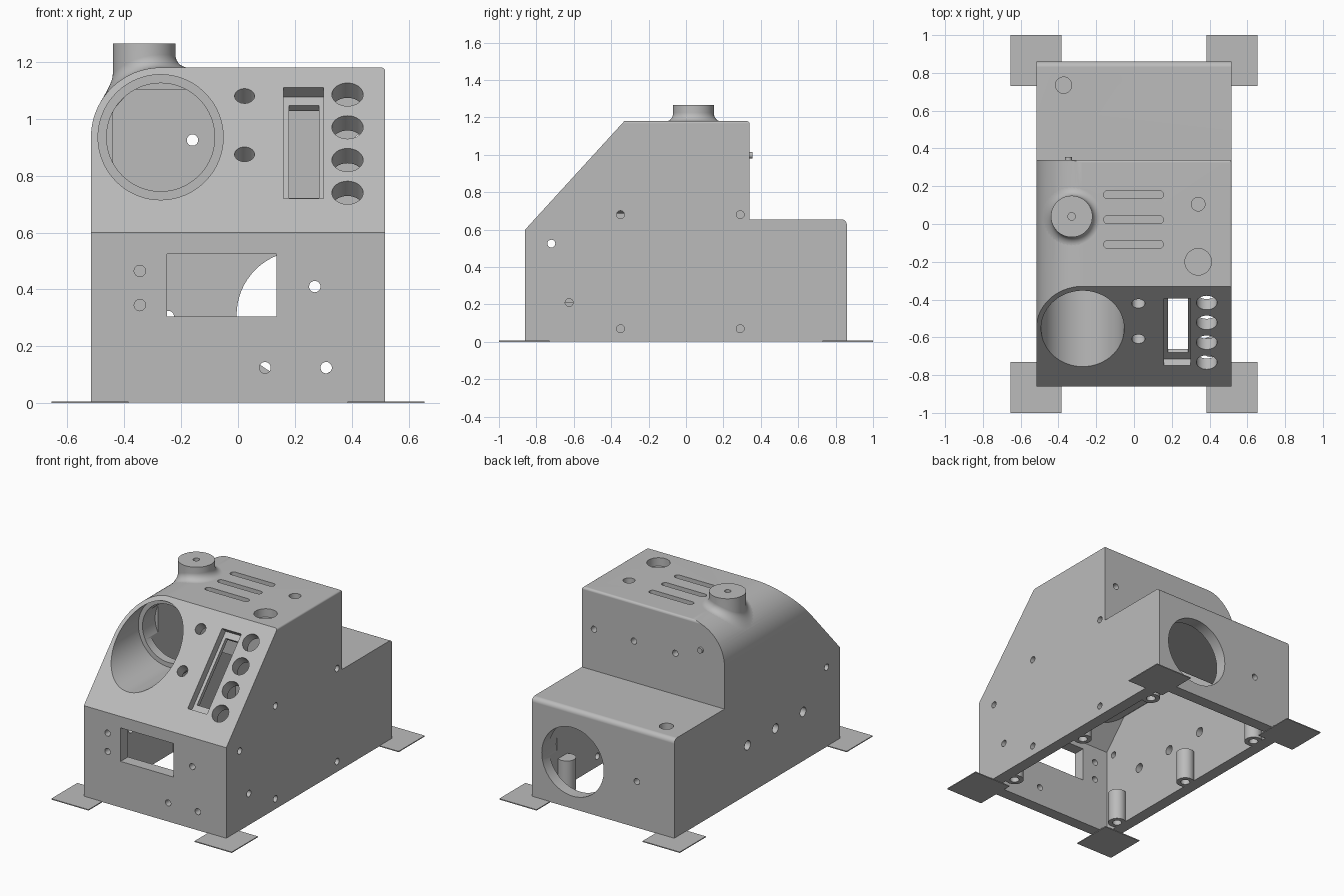
import bpy, bmesh, math
from mathutils import Vector, Matrix

old = bpy.data.objects.get("Cube")
if old:
    bpy.data.objects.remove(old, do_unlink=True)

grey = bpy.data.materials.new("plain grey")
grey.use_nodes = True
grey.diffuse_color = (0.5, 0.5, 0.5, 1)
grey.node_tree.nodes["Principled BSDF"].inputs["Base Color"].default_value = (0.5, 0.5, 0.5, 1)

W, WALL, TOP = 0.517, 0.077, 1.18
TUBE_X, TUBE_Z, ROUND = -0.272, 0.935, 0.245
SLOPE_START = Vector((0, -0.86, 0.6))
SLOPE = Vector((0, 0.53, 0.58)).normalized()
SLOPE_OUT = Vector((0, -SLOPE.z, SLOPE.y))


def finish(name, bm):
    bmesh.ops.recalc_face_normals(bm, faces=bm.faces)
    mesh = bpy.data.meshes.new(name)
    bm.to_mesh(mesh)
    bm.free()
    mesh.materials.append(grey)
    obj = bpy.data.objects.new(name, mesh)
    bpy.context.collection.objects.link(obj)
    return obj


def prism(name, pts, axis, a, b):
    """Extrude a 2D outline along an axis from a to b."""
    place = {"x": lambda u, v, t: (t, u, v),
             "y": lambda u, v, t: (u, t, v),
             "z": lambda u, v, t: (u, v, t)}[axis]
    bm = bmesh.new()
    lo = [bm.verts.new(place(u, v, a)) for u, v in pts]
    hi = [bm.verts.new(place(u, v, b)) for u, v in pts]
    bm.faces.new(lo)
    bm.faces.new(hi)
    for i in range(len(pts)):
        j = (i + 1) % len(pts)
        bm.faces.new((lo[i], lo[j], hi[j], hi[i]))
    return finish(name, bm)


def arc(cx, cy, r, start, end, n):
    angles = [math.radians(start + (end - start) * i / n) for i in range(n + 1)]
    return [(cx + r * math.cos(t), cy + r * math.sin(t)) for t in angles]


def rect(u0, u1, v0, v1):
    return [(u0, v0), (u1, v0), (u1, v1), (u0, v1)]


def rod(centre, axis, r, length, segments=32):
    bm = bmesh.new()
    rot = Vector(axis).to_track_quat("Z", "Y").to_matrix().to_4x4()
    bmesh.ops.create_cone(bm, cap_ends=True, segments=segments, radius1=r, radius2=r,
                          depth=length, matrix=Matrix.Translation(centre) @ rot)
    return finish("rod", bm)


def boolean(target, tool, operation="DIFFERENCE"):
    mod = target.modifiers.new("cut", "BOOLEAN")
    mod.operation, mod.solver, mod.object = operation, "EXACT", tool
    bpy.context.view_layer.objects.active = target
    bpy.ops.object.modifier_apply(modifier=mod.name)
    bpy.data.objects.remove(tool, do_unlink=True)


def on_slope(x, z):
    p = SLOPE_START + SLOPE * ((z - SLOPE_START.z) / SLOPE.z)
    return Vector((x, p.y, p.z))


def slope_box(x0, x1, z0, z1, depth):
    """Box sunk square into the sloping panel."""
    a, b = on_slope(x0, z0), on_slope(x1, z1)
    corners = [a, b, b - SLOPE_OUT * depth, a - SLOPE_OUT * depth]
    corners[0], corners[1] = a + SLOPE_OUT * 0.1, b + SLOPE_OUT * 0.1
    return prism("slot", [(c.y, c.z) for c in corners], "x", x0, x1)


# Outer body: side silhouette trimmed by the front silhouette
side = [(-0.86, 0.003), (-0.86, 0.6), (-0.33, TOP)]
side += arc(0.325, TOP - 0.015, 0.015, 90, 0, 4) + [(0.34, 0.655)]
side += arc(0.83, 0.625, 0.03, 90, 0, 6) + [(0.86, 0.003)]
housing = prism("housing", side, "x", -W, W)
front = [(-W, -0.1)] + arc(TUBE_X, TUBE_Z, ROUND, 180, 90, 24)
front += arc(W - 0.012, TOP - 0.012, 0.012, 90, 0, 4) + [(W, -0.1)]
boolean(housing, prism("trim", front, "y", -1, 1), "INTERSECT")

# Cavity, leaving material for the gauge tube and screw posts
hollow = [(-0.783, -0.1), (-0.783, 0.57), (-0.296, 1.103), (0.263, 1.103),
          (0.263, 0.578), (0.783, 0.578), (0.783, -0.1)]
cavity = prism("cavity", hollow, "x", -W + WALL, W - WALL)
room = [(-0.44, -0.2), (-0.44, 1.03), (-0.367, 1.11), (0.5, 1.11), (0.5, -0.2)]
boolean(cavity, prism("room", room, "y", -1, 1), "INTERSECT")
boolean(cavity, rod((TUBE_X, -0.66, TUBE_Z), (0, 1, 0), 0.25, 0.78, 64))
posts = [(sx * 0.41, y) for sx in (-1, 1) for y in (-0.65, 0, 0.65)]
for x, y in posts:
    boolean(cavity, rod((x, y, 0.06), (0, 0, 1), 0.055, 0.3))
boolean(housing, cavity)

# Stepped gauge opening
boolean(housing, rod((TUBE_X, -0.83, TUBE_Z), (0, 1, 0), 0.22, 1.0, 96))
boolean(housing, rod((TUBE_X, -0.6, TUBE_Z), (0, 1, 0), 0.19, 0.8, 96))


# Chimney with a flared foot that follows the rounded shoulder
def roof(x):
    if x > TUBE_X:
        return TOP
    return TUBE_Z + math.sqrt(max(0, ROUND ** 2 - (x - TUBE_X) ** 2))


bm = bmesh.new()
SEG, CX, CY, F = 48, -0.33, 0.04, 0.045
rings = []
for k in range(-1, 9):
    t = math.pi / 2 * max(k, 0) / 7
    r = 0.155 - F * math.sin(min(t, math.pi / 2))
    ring = []
    for i in range(SEG):
        a = 2 * math.pi * i / SEG
        x = CX + r * math.cos(a)
        z = roof(x) + F * (1 - math.cos(t))
        z = roof(x) - 0.04 if k < 0 else 1.265 if k == 8 else z
        ring.append(bm.verts.new((x, CY + r * math.sin(a), z)))
    rings.append(ring)
for lo, hi in zip(rings, rings[1:]):
    for i in range(SEG):
        j = (i + 1) % SEG
        bm.faces.new((lo[i], lo[j], hi[j], hi[i]))
bm.faces.new(rings[-1])
base = bm.verts.new((CX, CY, 1.13))
for i in range(SEG):
    bm.faces.new((rings[0][i], base, rings[0][(i + 1) % SEG]))
boolean(housing, finish("chimney", bm), "UNION")
boolean(housing, rod((CX, CY, 1.25), (0, 0, 1), 0.02, 0.12))

# Sloping panel: button holes, lamp holes and stepped slider slot
for z in (1.085, 0.97, 0.855, 0.74):
    boolean(housing, rod(on_slope(0.385, z), SLOPE_OUT, 0.055, 0.3))
for z in (1.08, 0.875):
    boolean(housing, rod(on_slope(0.023, z), SLOPE_OUT, 0.035, 0.3))
boolean(housing, slope_box(0.16, 0.3, 0.72, 1.11, 0.05))
boolean(housing, slope_box(0.18, 0.285, 0.755, 1.08, 0.15))

# Front wall: window and screw holes
boolean(housing, prism("window", rect(-0.25, 0.135, 0.305, 0.525), "y", -1, -0.7))
for x, z in ((-0.345, 0.465), (-0.345, 0.345), (0.27, 0.41), (0.095, 0.125), (0.31, 0.125)):
    boolean(housing, rod((x, -0.86, z), (0, 1, 0), 0.02, 0.24))

# Back walls: large round port and screw holes
boolean(housing, rod((0.22, 0.86, 0.31), (0, 1, 0), 0.225, 0.3, 64))
boolean(housing, rod((-0.245, 0.86, 0.305), (0, 1, 0), 0.02, 0.24))
for x in (0.43, 0.14, -0.16):
    boolean(housing, rod((x, 0.34, 0.925), (0, 1, 0), 0.02, 0.24))

# Side walls: screw and cable holes
for y, z in ((-0.72, 0.525), (-0.35, 0.68), (0.29, 0.68), (-0.625, 0.21), (-0.35, 0.07), (0.29, 0.07)):
    boolean(housing, rod((W, y, z), (1, 0, 0), 0.021, 0.22))
for y, z in ((-0.72, 0.525), (0.1, 0.325), (-0.19, 0.325), (-0.475, 0.325)):
    boolean(housing, rod((-W, y, z), (1, 0, 0), 0.021 if z > 0.5 else 0.03, 0.22))

# Roof and rear deck: vent slots and shallow sockets
for y in (0.155, 0.023, -0.108):
    outline = arc(0.135, y, 0.021, -90, 90, 8) + arc(-0.14, y, 0.021, 90, 270, 8)
    boolean(housing, prism("vent", outline, "z", 1.12, 1.3))
for x, y, z, r in ((0.34, 0.105, TOP, 0.036), (0.34, -0.2, TOP, 0.07), (-0.373, 0.735, 0.655, 0.043)):
    boolean(housing, rod((x, y, z), (0, 0, 1), r, 0.11))

# Screw holes in the posts
for x, y in posts:
    boolean(housing, rod((x, y, 0), (0, 0, 1), 0.028, 0.3, 24))

# Small peg on the upper back wall
peg = rod((-0.347, 0.335, 0.998), (0, 1, 0), 0.018, 0.04, 24)
peg.name = "back_peg"

# Thin corner feet
for sx, x_name in ((-1, "right"), (1, "left")):
    for sy, y_name in ((-1, "front"), (1, "back")):
        xs, ys = sorted((sx * 0.385, sx * 0.655)), sorted((sy * 0.73, sy * 1.0))
        prism(f"{y_name}_{x_name}_foot", rect(*xs, *ys), "z", 0, 0.006)

# Smooth curved walls, keep hard edges
for obj in (housing, peg):
    bpy.ops.object.select_all(action="DESELECT")
    obj.select_set(True)
    bpy.context.view_layer.objects.active = obj
    bpy.ops.object.shade_smooth_by_angle(angle=math.radians(30))
    obj.modifiers.new("even shading", "WEIGHTED_NORMAL").keep_sharp = True
